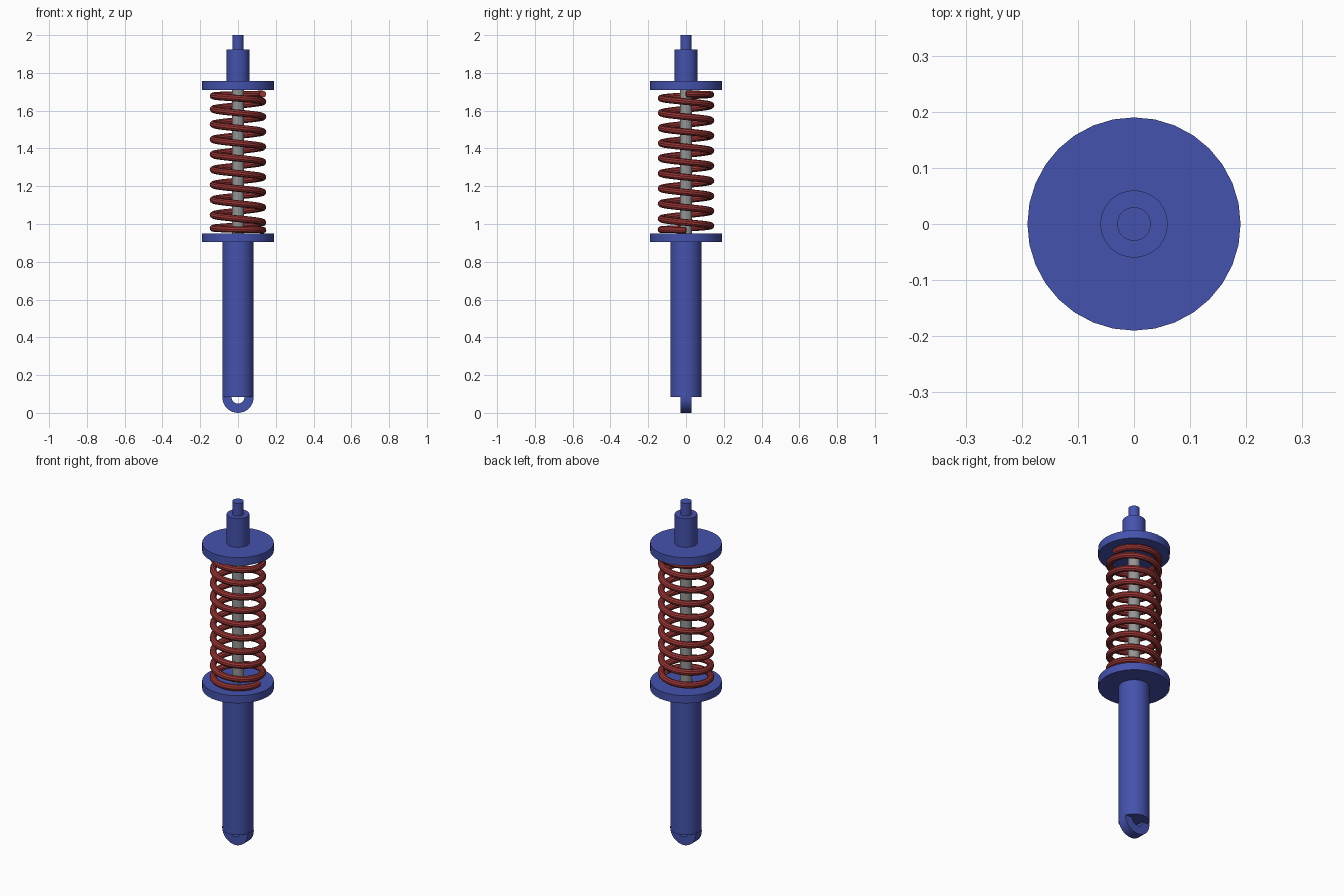
import bpy, bmesh, math

if "Cube" in bpy.data.objects:
    bpy.data.objects.remove(bpy.data.objects["Cube"])


def material(name, rgb):
    m = bpy.data.materials.new(name)
    m.diffuse_color = (*rgb, 1)
    m.use_nodes = True
    m.node_tree.nodes["Principled BSDF"].inputs["Base Color"].default_value = m.diffuse_color
    return m


BLUE = material("blue paint", (0.06, 0.085, 0.42))
RED = material("red spring", (0.33, 0.037, 0.037))
GREY = material("grey steel", (0.30, 0.30, 0.30))


def shade(obj):
    bpy.ops.object.select_all(action='DESELECT')
    obj.select_set(True)
    bpy.context.view_layer.objects.active = obj
    bpy.ops.object.shade_smooth_by_angle(angle=math.radians(35))


def cylinder(name, radius, z0, z1, mat):
    bpy.ops.mesh.primitive_cylinder_add(
        vertices=32, radius=radius, depth=z1 - z0, location=(0, 0, (z0 + z1) / 2))
    obj = bpy.context.object
    obj.name = name
    obj.data.materials.append(mat)
    shade(obj)
    return obj


# Stacked round parts, bottom to top
cylinder("lower_body", 0.083, 0.085, 0.905, BLUE)
cylinder("lower_spring_seat", 0.19, 0.905, 0.95, BLUE)
cylinder("piston_rod", 0.032, 0.94, 1.72, GREY)
cylinder("upper_spring_seat", 0.19, 1.71, 1.757, BLUE)
cylinder("upper_collar", 0.06, 1.757, 1.925, BLUE)
cylinder("top_pin", 0.03, 1.925, 2.0, BLUE)

# Half-ring mounting eye under the body
OUTER, INNER, HALF_DEPTH, EYE_Z, STEPS = 0.083, 0.034, 0.028, 0.083, 16
bm = bmesh.new()
rings = []
for i in range(STEPS + 1):
    a = math.pi + math.pi * i / STEPS
    rings.append([bm.verts.new((r * math.cos(a), y, EYE_Z + r * math.sin(a)))
                  for r, y in ((OUTER, -HALF_DEPTH), (OUTER, HALF_DEPTH),
                               (INNER, HALF_DEPTH), (INNER, -HALF_DEPTH))])
for a, b in zip(rings, rings[1:]):
    for k in range(4):
        n = (k + 1) % 4
        bm.faces.new((a[k], b[k], b[n], a[n]))
bm.faces.new(rings[0])
bm.faces.new(rings[-1][::-1])
# extend the eye slightly into the body
for v in rings[0] + rings[-1]:
    v.co.z += 0.004
bmesh.ops.recalc_face_normals(bm, faces=bm.faces[:])
mesh = bpy.data.meshes.new("mounting_eye")
bm.to_mesh(mesh)
bm.free()
eye = bpy.data.objects.new("mounting_eye", mesh)
bpy.context.collection.objects.link(eye)
mesh.materials.append(BLUE)
shade(eye)

# Coil spring with closed end turns
TURNS, PITCH, COIL_R, WIRE_R = 10, 0.08, 0.132, 0.018
Z_LOW, PER_TURN = 0.968, 32


def coil_height(t):
    # pitch grows over the first turn and shrinks over the last
    if t < 1:
        return PITCH * t * t / 2
    if t > TURNS - 1:
        return PITCH * (TURNS - 1) - PITCH * (TURNS - t) ** 2 / 2
    return PITCH * (t - 0.5)


curve = bpy.data.curves.new("coil_spring", 'CURVE')
curve.dimensions = '3D'
curve.bevel_depth = WIRE_R
curve.bevel_resolution = 3
curve.use_fill_caps = True
spline = curve.splines.new('POLY')
count = TURNS * PER_TURN + 1
spline.points.add(count - 1)
for i, p in enumerate(spline.points):
    t = i / PER_TURN
    a = -2 * math.pi * t
    p.co = (COIL_R * math.cos(a), COIL_R * math.sin(a), Z_LOW + coil_height(t), 1)
spring = bpy.data.objects.new("coil_spring", curve)
bpy.context.collection.objects.link(spring)
curve.materials.append(RED)
bpy.ops.object.select_all(action='DESELECT')
spring.select_set(True)
bpy.context.view_layer.objects.active = spring
bpy.ops.object.convert(target='MESH')
shade(bpy.context.object)
